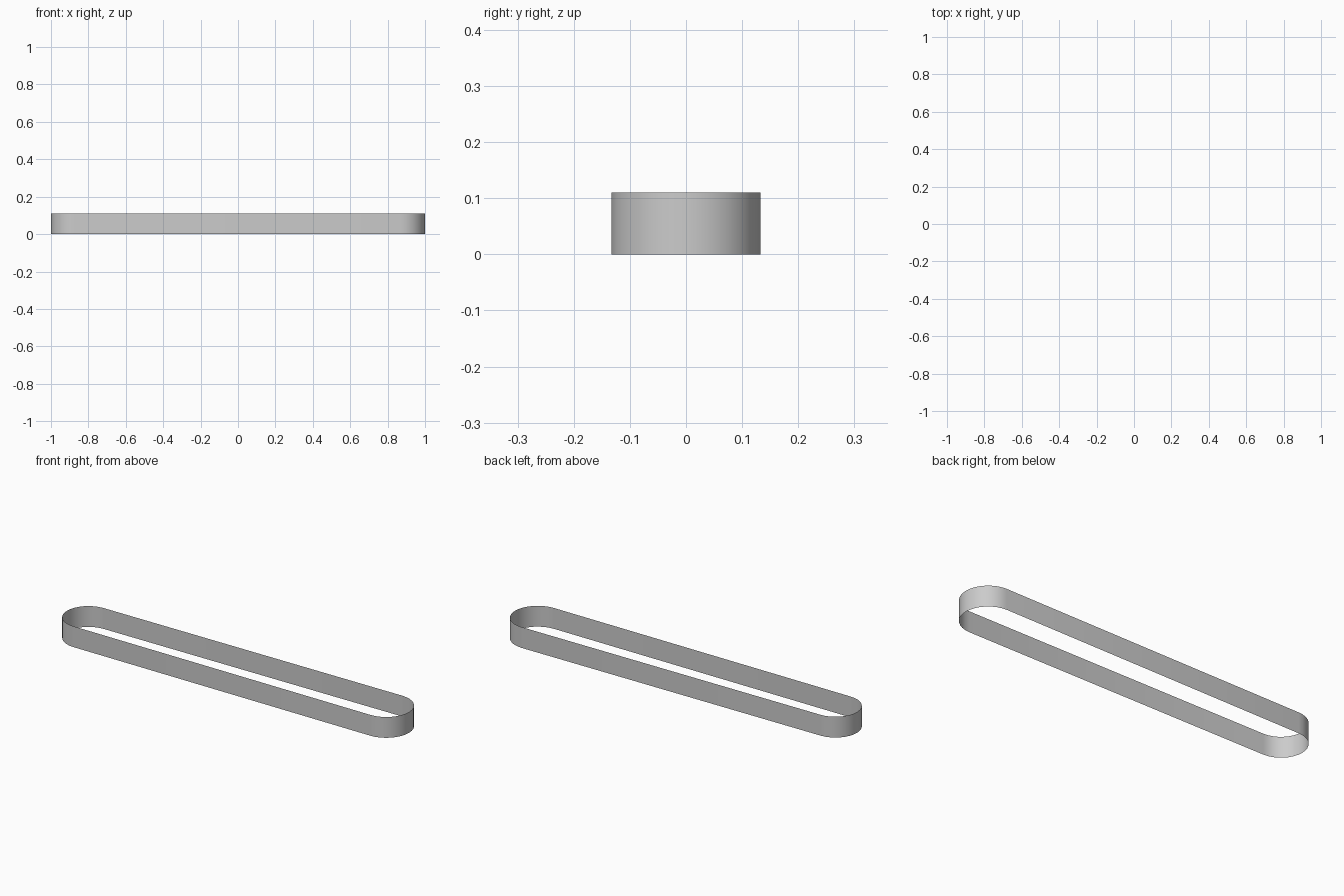
import bpy, bmesh, math

if "Cube" in bpy.data.objects:
    bpy.data.objects.remove(bpy.data.objects["Cube"])

HEIGHT = 0.11
SEGMENTS = 16  # per end
R_RIGHT, R_LEFT = 0.133, 0.126


def half_circle(cx, radius, start):
    """Points of a half turn around (cx, 0), counter-clockwise."""
    return [(cx + radius * math.cos(start + math.pi * i / SEGMENTS),
             radius * math.sin(start + math.pi * i / SEGMENTS))
            for i in range(SEGMENTS + 1)]


# Belt path: two pulley arcs joined by straight runs
path = (half_circle(1 - R_RIGHT, R_RIGHT, -math.pi / 2)
        + half_circle(-1 + R_LEFT, R_LEFT, math.pi / 2))

# Thin band swept up from the path
bm = bmesh.new()
low = [bm.verts.new((x, y, 0)) for x, y in path]
high = [bm.verts.new((x, y, HEIGHT)) for x, y in path]
for i in range(len(path)):
    j = (i + 1) % len(path)
    bm.faces.new((low[i], low[j], high[j], high[i]))

mesh = bpy.data.meshes.new("belt")
bm.to_mesh(mesh)
bm.free()
belt = bpy.data.objects.new("belt", mesh)
bpy.context.collection.objects.link(belt)

# Smooth shading around the ends
bpy.context.view_layer.objects.active = belt
belt.select_set(True)
bpy.ops.object.shade_smooth_by_angle(angle=math.radians(30))
